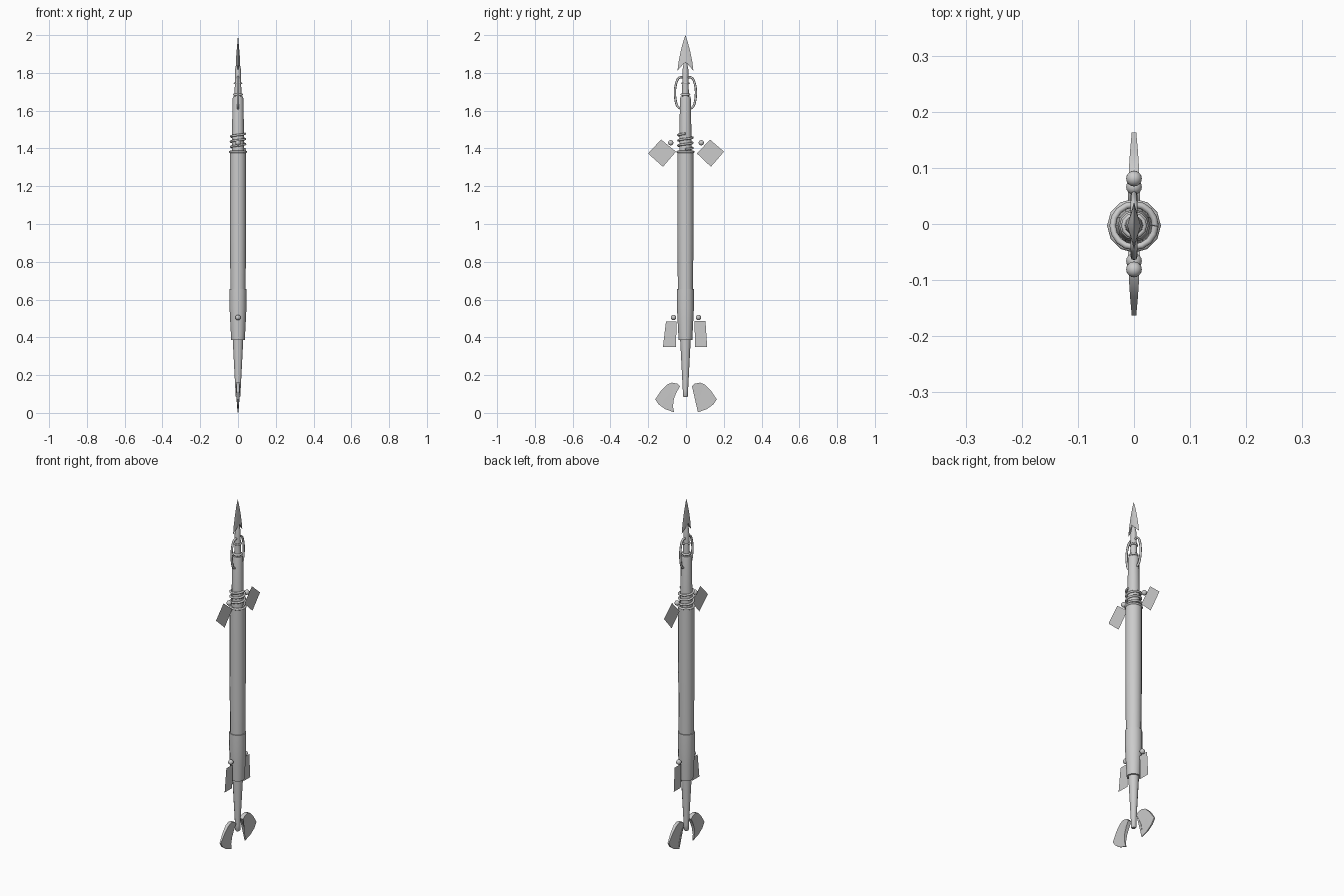
import bpy, bmesh, math

if "Cube" in bpy.data.objects:
    bpy.data.objects.remove(bpy.data.objects["Cube"])

CY = -0.003  # shaft axis sits slightly off centre


def finish(name, bm, smooth=True):
    bmesh.ops.recalc_face_normals(bm, faces=bm.faces)
    me = bpy.data.meshes.new(name)
    bm.to_mesh(me)
    bm.free()
    ob = bpy.data.objects.new(name, me)
    bpy.context.collection.objects.link(ob)
    if smooth:
        bpy.ops.object.select_all(action='DESELECT')
        ob.select_set(True)
        bpy.context.view_layer.objects.active = ob
        bpy.ops.object.shade_smooth_by_angle(angle=math.radians(40))
    return ob


def lathe(name, profile, n=12):
    """Capped solid of revolution from (radius, z) pairs."""
    bm = bmesh.new()
    rings = [[bm.verts.new((r * math.cos(2 * math.pi * i / n),
                            CY + r * math.sin(2 * math.pi * i / n), z))
              for i in range(n)] for r, z in profile]
    for a, b in zip(rings, rings[1:]):
        for i in range(n):
            j = (i + 1) % n
            bm.faces.new((a[i], a[j], b[j], b[i]))
    bm.faces.new(rings[0])
    bm.faces.new(rings[-1])
    return finish(name, bm)


def tube(name, pts, r, kind='POLY', cyclic=False):
    cu = bpy.data.curves.new(name, 'CURVE')
    cu.dimensions = '3D'
    cu.bevel_depth = r
    cu.bevel_resolution = 2
    cu.use_fill_caps = True
    sp = cu.splines.new(kind)
    sp.points.add(len(pts) - 1)
    for p, co in zip(sp.points, pts):
        p.co = (*co, 1)
    sp.use_cyclic_u = cyclic
    if kind == 'NURBS':
        sp.order_u = 3
        sp.use_endpoint_u = True
        sp.resolution_u = 5
    ob = bpy.data.objects.new(name, cu)
    bpy.context.collection.objects.link(ob)


def ring(name, R, z, r):
    tube(name, [(R * math.cos(a * math.pi / 6), CY + R * math.sin(a * math.pi / 6), z)
                for a in range(12)], r, cyclic=True)


def plate(name, pts, side=1, offset=0):
    """Solid plate in the yz plane from (y, z, half thickness) points."""
    bm = bmesh.new()
    front = [bm.verts.new((h, offset + side * y, z)) for y, z, h in pts]
    back = [bm.verts.new((-h, offset + side * y, z)) for y, z, h in pts]
    bm.faces.new(front)
    bm.faces.new(back[::-1])
    for i in range(len(pts)):
        j = (i + 1) % len(pts)
        bm.faces.new((front[i], back[i], back[j], front[j]))
    bmesh.ops.triangulate(bm, faces=[f for f in bm.faces if len(f.verts) > 4])
    return finish(name, bm)


# shaft sections
lathe("lower_spike", [(0.010, 0.085), (0.014, 0.09), (0.014, 0.12), (0.028, 0.39), (0.028, 0.42)])
lathe("grip_sleeve", [(0.036, 0.385), (0.041, 0.48), (0.045, 0.56), (0.045, 0.655)])
lathe("main_shaft", [(0.040, 0.64), (0.043, 1.0), (0.043, 1.385)])
lathe("upper_shaft", [(0.033, 1.37), (0.029, 1.66), (0.026, 1.675)])
lathe("head_socket", [(0.019, 1.66), (0.016, 1.77), (0.015, 1.82), (0.003, 1.885)])

# binding rings and coil
ring("shaft_collar", 0.042, 1.382, 0.006)
ring("neck_ring_lower", 0.020, 1.685, 0.006)
ring("neck_ring_upper", 0.018, 1.745, 0.005)
tube("wrapped_coil", [(0.038 * math.cos(t * math.pi / 8), CY + 0.038 * math.sin(t * math.pi / 8),
                       1.395 + 0.083 * t / 48) for t in range(49)], 0.006)

# spearhead: thin barbed leaf with a raised spine
bm = bmesh.new()
half = [(0.012, 1.965), (0.025, 1.915), (0.036, 1.86), (0.042, 1.812), (0.018, 1.85)]
outline = [(0, 2.0)] + half + [(0, 1.84)] + [(-y, z) for y, z in half[::-1]]
rim = [bm.verts.new((0, CY + y, z)) for y, z in outline]
for sx in (1, -1):
    spine = bm.verts.new((sx * 0.012, CY, 1.86))
    for i in range(len(rim)):
        bm.faces.new((rim[i], rim[(i + 1) % len(rim)], spine))
finish("spearhead", bm)

# bottom axe blades, neck loops and beads on both sides
blade = [(0.032, 0.140, 0.011), (0.045, 0.154, 0.011), (0.075, 0.160, 0.010), (0.100, 0.150, 0.009),
         (0.130, 0.120, 0.007), (0.163, 0.072, 0.004), (0.145, 0.045, 0.004), (0.110, 0.020, 0.003),
         (0.063, 0.003, 0.002), (0.069, 0.035, 0.005), (0.064, 0.075, 0.008), (0.050, 0.110, 0.010)]
loop = [(0.008, 1.775), (0.035, 1.785), (0.055, 1.73), (0.056, 1.67), (0.042, 1.61), (0.015, 1.61)]
for side, word in ((1, "right"), (-1, "left")):
    plate("axe_blade_" + word, blade, side)
    tube("neck_loop_" + word, [(0, CY + side * y, z) for y, z in loop], 0.006, 'NURBS')
    for part, y, z in (("upper", 0.081, 1.43), ("lower", 0.066, 0.505)):
        bm = bmesh.new()
        bmesh.ops.create_uvsphere(bm, u_segments=16, v_segments=10, radius=0.014)
        bmesh.ops.translate(bm, verts=bm.verts, vec=(0, side * y, z))
        finish(f"{part}_bead_{word}", bm)

# flat hanging tags
tags = {
    "upper_tag_left": [(-0.132, 1.447), (-0.053, 1.383), (-0.122, 1.303), (-0.201, 1.373)],
    "upper_tag_right": [(0.127, 1.447), (0.201, 1.383), (0.132, 1.303), (0.058, 1.373)],
    "lower_tag_left": [(-0.106, 0.484), (-0.050, 0.484), (-0.053, 0.350), (-0.122, 0.350)],
    "lower_tag_right": [(0.045, 0.487), (0.103, 0.487), (0.112, 0.350), (0.048, 0.350)],
}
for name, pts in tags.items():
    bm = bmesh.new()
    bm.faces.new([bm.verts.new((0, y, z)) for y, z in pts])
    finish(name, bm, smooth=False)
